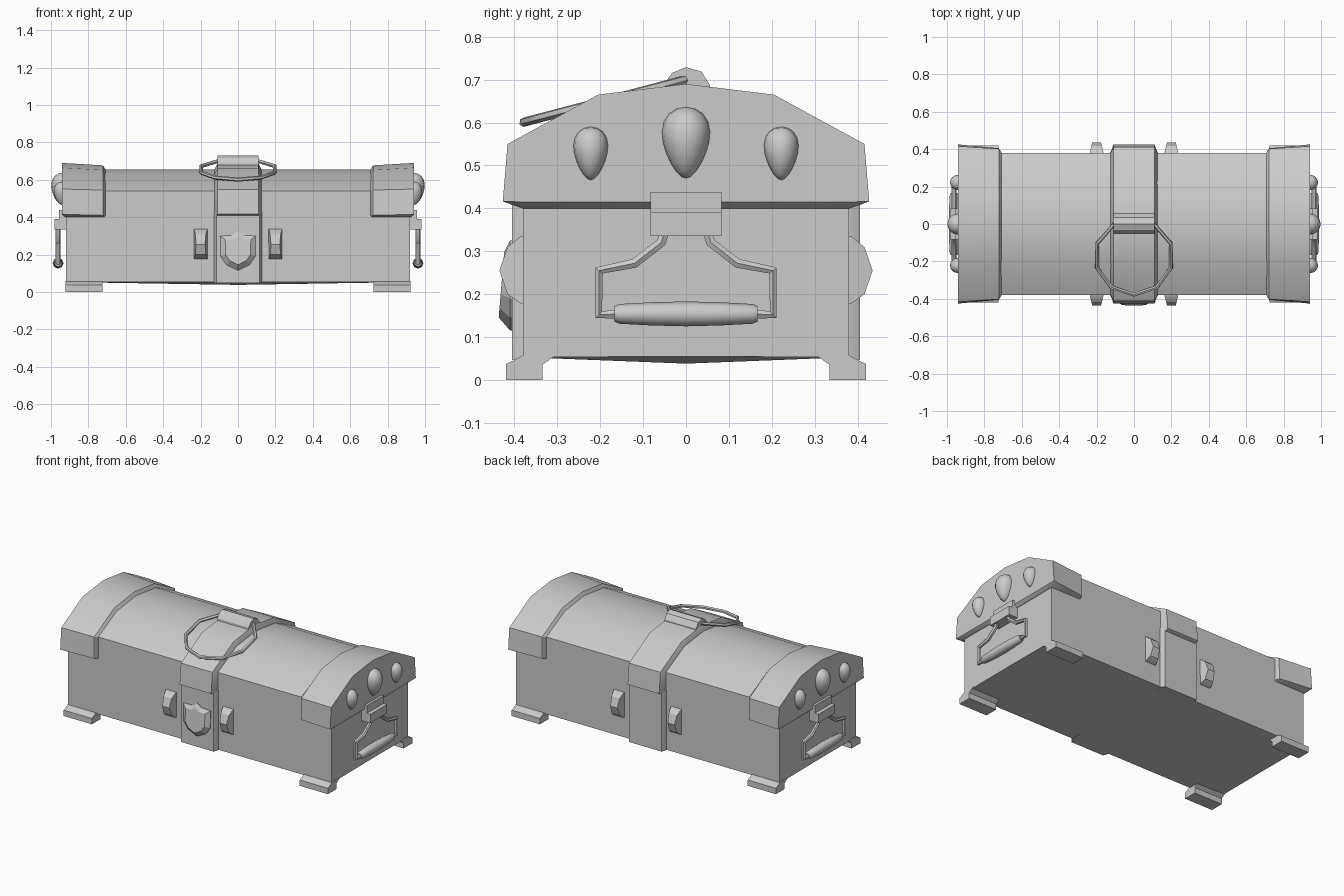
import bpy, bmesh, math
from mathutils import Vector

if "Cube" in bpy.data.objects:
    bpy.data.objects.remove(bpy.data.objects["Cube"])


def finish(ob, axes="", angle=30):
    # optional mirroring about the world origin, then smooth shading with sharp edges
    if axes:
        m = ob.modifiers.new("mirror", 'MIRROR')
        m.use_axis = ["X" in axes, "Y" in axes, "Z" in axes]
        m.use_clip = False
        m.use_mirror_merge = False
    bpy.ops.object.select_all(action='DESELECT')
    ob.select_set(True)
    bpy.context.view_layer.objects.active = ob
    bpy.ops.object.shade_smooth_by_angle(angle=math.radians(angle))
    return ob


def from_bmesh(name, bm):
    bmesh.ops.recalc_face_normals(bm, faces=bm.faces[:])
    me = bpy.data.meshes.new(name)
    bm.to_mesh(me)
    bm.free()
    ob = bpy.data.objects.new(name, me)
    bpy.context.collection.objects.link(ob)
    return ob


def loft(name, sections, axes="", angle=30):
    # skin closed rings of 3D points and cap both ends
    bm = bmesh.new()
    rings = [[bm.verts.new(p) for p in s] for s in sections]
    n = len(rings[0])
    for a, b in zip(rings, rings[1:]):
        for i in range(n):
            j = (i + 1) % n
            bm.faces.new((a[i], a[j], b[j], b[i]))
    bm.faces.new(rings[0])
    bm.faces.new(rings[-1])
    return finish(from_bmesh(name, bm), axes, angle)


def ring(x, half):
    # half profile (y, z) from bottom middle to top middle, mirrored in y
    pts = half + [(-y, z) for y, z in reversed(half) if y > 0]
    return [(x, y, z) for y, z in pts]


def box(name, lo, hi, axes=""):
    r = [(lo[1], lo[2]), (hi[1], lo[2]), (hi[1], hi[2]), (lo[1], hi[2])]
    return loft(name, [[(x, y, z) for y, z in r] for x in (lo[0], hi[0])], axes)


def tube(name, pts, radius, cyclic=False, axes=""):
    cu = bpy.data.curves.new(name, 'CURVE')
    cu.dimensions = '3D'
    cu.bevel_depth = radius
    cu.bevel_resolution = 1
    cu.use_fill_caps = True
    sp = cu.splines.new('POLY')
    sp.points.add(len(pts) - 1)
    for p, co in zip(sp.points, pts):
        p.co = (*co, 1)
    sp.use_cyclic_u = cyclic
    ob = bpy.data.objects.new(name, cu)
    bpy.context.collection.objects.link(ob)
    bpy.ops.object.select_all(action='DESELECT')
    ob.select_set(True)
    bpy.context.view_layer.objects.active = ob
    bpy.ops.object.convert(target='MESH')
    return finish(bpy.context.view_layer.objects.active, axes, 40)


# Chest body with arched roof and slightly sagging floor
def body(x, dip):
    return ring(x, [(0, dip), (0.38, 0.053), (0.38, 0.54), (0.195, 0.632), (0, 0.656)])


loft("chest_body", [body(-0.92, 0.055), body(0, 0.038), body(0.92, 0.055)])

# Flared lid caps at both ends
loft("lid_cap", [
    ring(0.708, [(0, 0.40), (0.375, 0.40), (0.378, 0.405), (0.378, 0.54), (0.193, 0.63), (0, 0.654)]),
    ring(0.722, [(0, 0.40), (0.380, 0.40), (0.405, 0.410), (0.402, 0.545), (0.200, 0.652), (0, 0.677)]),
    ring(0.925, [(0, 0.40), (0.382, 0.40), (0.424, 0.415), (0.415, 0.550), (0.205, 0.664), (0, 0.689)]),
    ring(0.942, [(0, 0.415), (0.382, 0.415), (0.427, 0.416), (0.416, 0.550), (0.205, 0.665), (0, 0.690)]),
], "X")

# Centre strap: lower part around the body, upper part over the lid
low_in = [(0, 0.06), (0.378, 0.05), (0.378, 0.43), (0, 0.43)]
low_out = [(0, 0.06), (0.406, 0.047), (0.406, 0.43), (0, 0.43)]
loft("lower_strap", [ring(-0.13, low_in), ring(-0.115, low_out),
                     ring(0.115, low_out), ring(0.13, low_in)])
up_in = [(0, 0.41), (0.375, 0.41), (0.378, 0.42), (0.378, 0.54), (0.193, 0.63), (0, 0.654)]
up_out = [(0, 0.41), (0.400, 0.405), (0.425, 0.418), (0.412, 0.548), (0.203, 0.660), (0, 0.686)]
loft("upper_strap", [ring(-0.126, up_in), ring(-0.110, up_out),
                     ring(0.110, up_out), ring(0.126, up_in)])

# Corner feet
foot = [(-0.42, 0), (-0.335, 0), (-0.335, 0.035), (-0.30, 0.06),
        (-0.375, 0.06), (-0.405, 0.044), (-0.42, 0.037)]
loft("corner_foot", [[(x, y, z) for y, z in foot] for x in (0.725, 0.922)], "XY")

# Side clasps, front and back
clasp = [(0.37, 0.338), (0.385, 0.335), (0.416, 0.310), (0.435, 0.255),
         (0.416, 0.200), (0.385, 0.178), (0.37, 0.175)]
loft("side_clasp", [[(0.2 + s * (0.036 - max(0, y - 0.385) * 0.25), -y, z) for y, z in clasp]
                    for s in (-1, 1)], "XY")

# Front shield with raised face
half_shield = [(0, 0.325), (0.035, 0.302), (0.095, 0.300), (0.093, 0.190), (0.062, 0.145), (0, 0.115)]
shield = half_shield + [(-x, z) for x, z in half_shield[-2:0:-1]]


def shield_ring(y, k, tilt=0.0):
    return [(x * k, y - tilt * (0.325 - z), 0.225 + (z - 0.225) * k) for x, z in shield]


loft("front_shield", [shield_ring(-0.395, 1), shield_ring(-0.410, 1),
                      shield_ring(-0.424, 0.72, 0.06)], angle=15)

# Ring holder on top of the lid
holder = [(-0.052, 0.66), (-0.05, 0.692), (-0.032, 0.716), (0, 0.729),
          (0.036, 0.719), (0.056, 0.687), (0.056, 0.66)]
loft("ring_holder", [[(x, y, z) for y, z in holder] for x in (-0.11, 0.11)])

# Carrying ring lying on the front slope
half_ring = [(0.112, -0.006), (0.197, -0.105), (0.197, -0.235), (0.122, -0.338)]
plan = half_ring + [(0, -0.378)] + [(-x, y) for x, y in reversed(half_ring)]
tube("lid_ring", [(x, y, 0.700 + 0.262 * y) for x, y in plan], 0.011, True)

# End handles: mounting blocks, bent rod and turned grip
box("handle_block", (0.91, -0.083, 0.335), (0.982, 0.083, 0.39), "X")
box("handle_plate", (0.91, -0.083, 0.385), (0.957, 0.083, 0.438), "X")
rod = [(-0.045, 0.36), (-0.058, 0.320), (-0.120, 0.272), (-0.203, 0.255),
       (-0.203, 0.152), (-0.155, 0.154)]
tube("handle_rod", [(0.962, y, z) for y, z in rod], 0.0125, axes="XY")
grip = [(-0.167, 0.018), (-0.155, 0.023), (-0.08, 0.027), (0, 0.029),
        (0.08, 0.027), (0.155, 0.023), (0.167, 0.018)]
loft("handle_grip", [[(0.962 + r * math.cos(a * math.pi / 4), y, 0.154 + r * math.sin(a * math.pi / 4))
                      for a in range(8)] for y, r in grip], "X", 50)


# Teardrop studs on the lid ends
def stud(name, y, z, width, height, depth, axes):
    bm = bmesh.new()
    bmesh.ops.create_uvsphere(bm, u_segments=16, v_segments=10, radius=1)
    for v in bm.verts:
        taper = 0.86 + 0.28 * v.co.z
        v.co = Vector((0.942 + v.co.x * depth * (0.92 + 0.2 * v.co.z),
                       y + v.co.y * width * taper * 1.09, z + v.co.z * height))
    finish(from_bmesh(name, bm), axes, 60)


stud("large_stud", 0, 0.553, 0.057, 0.083, 0.06, "X")
stud("small_stud", 0.222, 0.528, 0.041, 0.062, 0.045, "XY")
